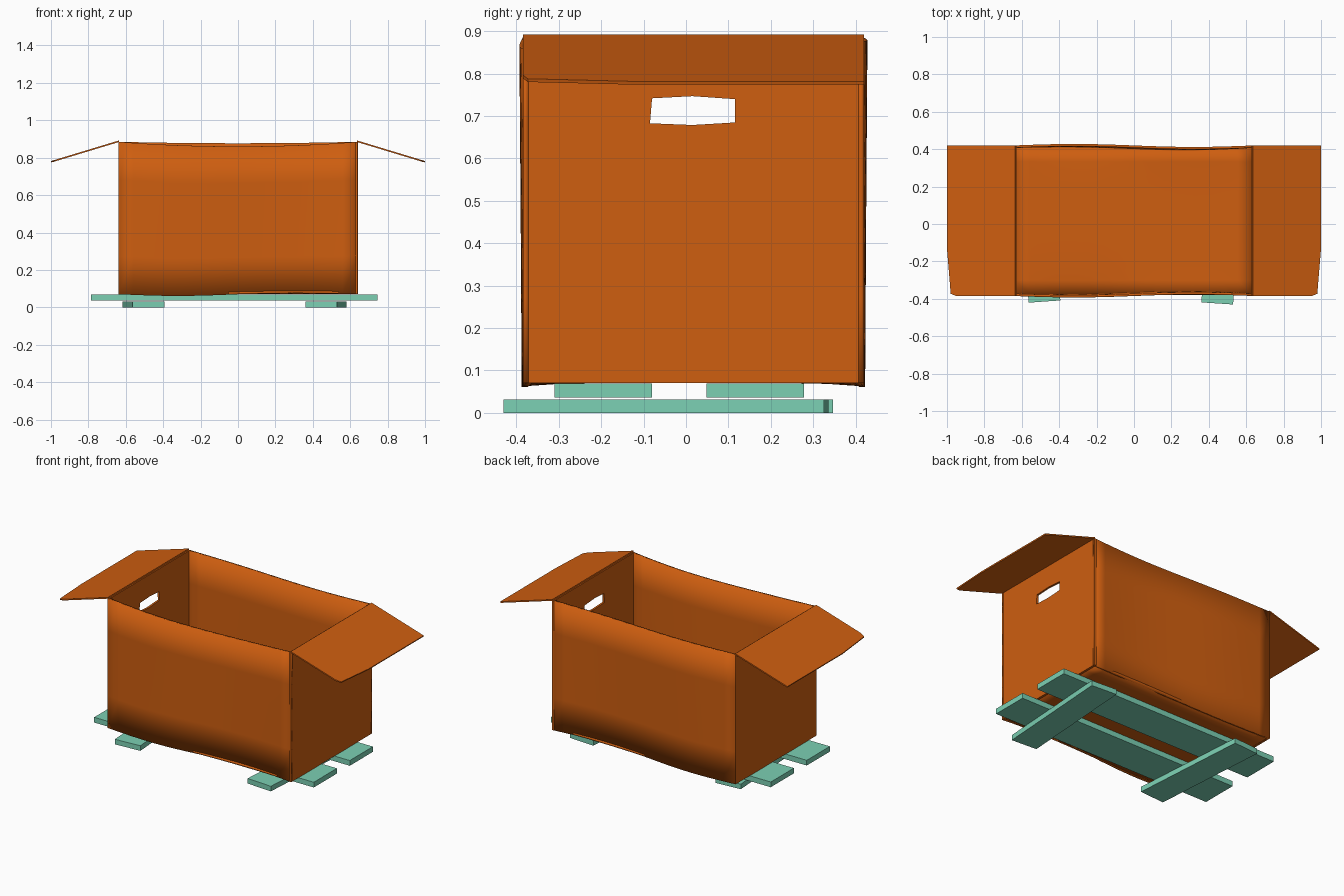
import bpy, bmesh, math
from mathutils import Vector

if "Cube" in bpy.data.objects:
    bpy.data.objects.remove(bpy.data.objects["Cube"], do_unlink=True)


def material(name, rgb):
    m = bpy.data.materials.new(name)
    m.use_nodes = True
    m.diffuse_color = (*rgb, 1)
    m.node_tree.nodes["Principled BSDF"].inputs["Base Color"].default_value = (*rgb, 1)
    return m


ORANGE = material("orange cardboard", (0.62, 0.112, 0.005))
TEAL = material("teal wood", (0.2, 0.63, 0.45))

HALF, FRONT, BACK, BASE, TOP = 0.64, -0.385, 0.42, 0.07, 0.885


def finish(name, bm, mat, thickness=0, mirror=False, smooth=False):
    me = bpy.data.meshes.new(name)
    bm.to_mesh(me)
    bm.free()
    me.materials.append(mat)
    ob = bpy.data.objects.new(name, me)
    bpy.context.collection.objects.link(ob)
    if thickness:
        mod = ob.modifiers.new("board", "SOLIDIFY")
        mod.thickness, mod.offset = thickness, -1
    if mirror:
        mod = ob.modifiers.new("other_side", "MIRROR")
        mod.use_mirror_merge = False
    if smooth:
        bpy.ops.object.select_all(action="DESELECT")
        ob.select_set(True)
        bpy.context.view_layer.objects.active = ob
        bpy.ops.object.shade_smooth_by_angle(angle=math.radians(30))
    return ob


def sheet(name, shape, nu, nv, thickness):
    """Curved board sampled from shape(u, v), thickened behind its face."""
    bm = bmesh.new()
    rows = [[bm.verts.new(shape(i / nu, j / nv)) for i in range(nu + 1)]
            for j in range(nv + 1)]
    for a, b in zip(rows, rows[1:]):
        for i in range(nu):
            bm.faces.new((a[i], a[i + 1], b[i + 1], b[i]))
    return finish(name, bm, ORANGE, thickness, smooth=True)


def wave(x):
    return -math.sin(math.pi * x / HALF)


def hump(x):
    return 1 - (x / HALF) ** 2


# Long walls: gently warped, with sagging rims and wavy lower edges
def long_wall(y, sag, side):
    def shape(u, v):
        x = -side * HALF * (2 * u - 1)
        low = BASE - 0.009 * abs(wave(x)) * (1 if x < 0 else -0.6)
        high = TOP - sag * hump(x)
        bow = 0.008 * wave(x) - 0.008 * hump(x) * (1 - v)
        return Vector((x, y + side * bow, low + (high - low) * v))
    return shape


sheet("front_wall", long_wall(FRONT, 0.025, -1), 16, 4, 0.013)
sheet("back_wall", long_wall(BACK, 0.008, 1), 16, 4, 0.013)


# Box floor, dipping only along its long edges
def floor_shape(u, v):
    x, y = HALF * 0.99 * (1 - 2 * u), FRONT + 0.006 + (BACK - FRONT - 0.014) * v
    edge = abs(2 * v - 1) ** 5
    return Vector((x, y, BASE + 0.001 - 0.008 * wave(x) * edge * (-1 if x < 0 else -0.6) * (1 if x < 0 else -1)
                   if x > 0 else BASE + 0.001 - 0.008 * wave(x) * edge))


sheet("box_floor", floor_shape, 16, 10, 0.012)

# End walls with hand holes
outline = [(FRONT, BASE), (BACK, BASE), (BACK, TOP), (FRONT, TOP)]
hole = [(-0.085, 0.683), (0.015, 0.679), (0.116, 0.685),
        (0.115, 0.74), (0.015, 0.747), (-0.08, 0.742)]
bm = bmesh.new()
edges = []
for loop in (outline, hole):
    vs = [bm.verts.new((HALF, y, z)) for y, z in loop]
    edges += [bm.edges.new((a, b)) for a, b in zip(vs, vs[1:] + vs[:1])]
bmesh.ops.triangle_fill(bm, edges=edges, use_beauty=True, normal=(1, 0, 0))
for f in bm.faces:
    f.normal_update()
    if f.normal.x < 0:
        f.normal_flip()
finish("end_walls", bm, ORANGE, 0.013, mirror=True)

# Folded-out end flaps, clipped at the front outer corner
flap = [(0.637, FRONT), (0.95, FRONT), (0.98, FRONT + 0.012),
        (1.0, -0.13), (1.0, BACK), (0.637, BACK)]
bm = bmesh.new()
bm.faces.new([bm.verts.new((x, y, 0.892 - (x - 0.637) * 0.303)) for x, y in flap])
finish("end_flaps", bm, ORANGE, 0.008, mirror=True)


# Pallet slats
def slat(name, center, size, angle=0):
    bm = bmesh.new()
    bmesh.ops.create_cube(bm, size=1)
    bmesh.ops.scale(bm, vec=size, verts=bm.verts)
    ob = finish(name, bm, TEAL)
    ob.location = center
    ob.rotation_euler.z = angle
    return ob


for name, y in (("front_long_slat", -0.195), ("back_long_slat", 0.163)):
    slat(name, (-0.02, y, 0.0525), (1.53, 0.23, 0.033))
slat("left_cross_slat", (0.47, -0.047, 0.016), (0.17, 0.757, 0.032), math.radians(-3.8))
slat("right_cross_slat", (-0.505, -0.037, 0.016), (0.17, 0.757, 0.032), math.radians(4))
